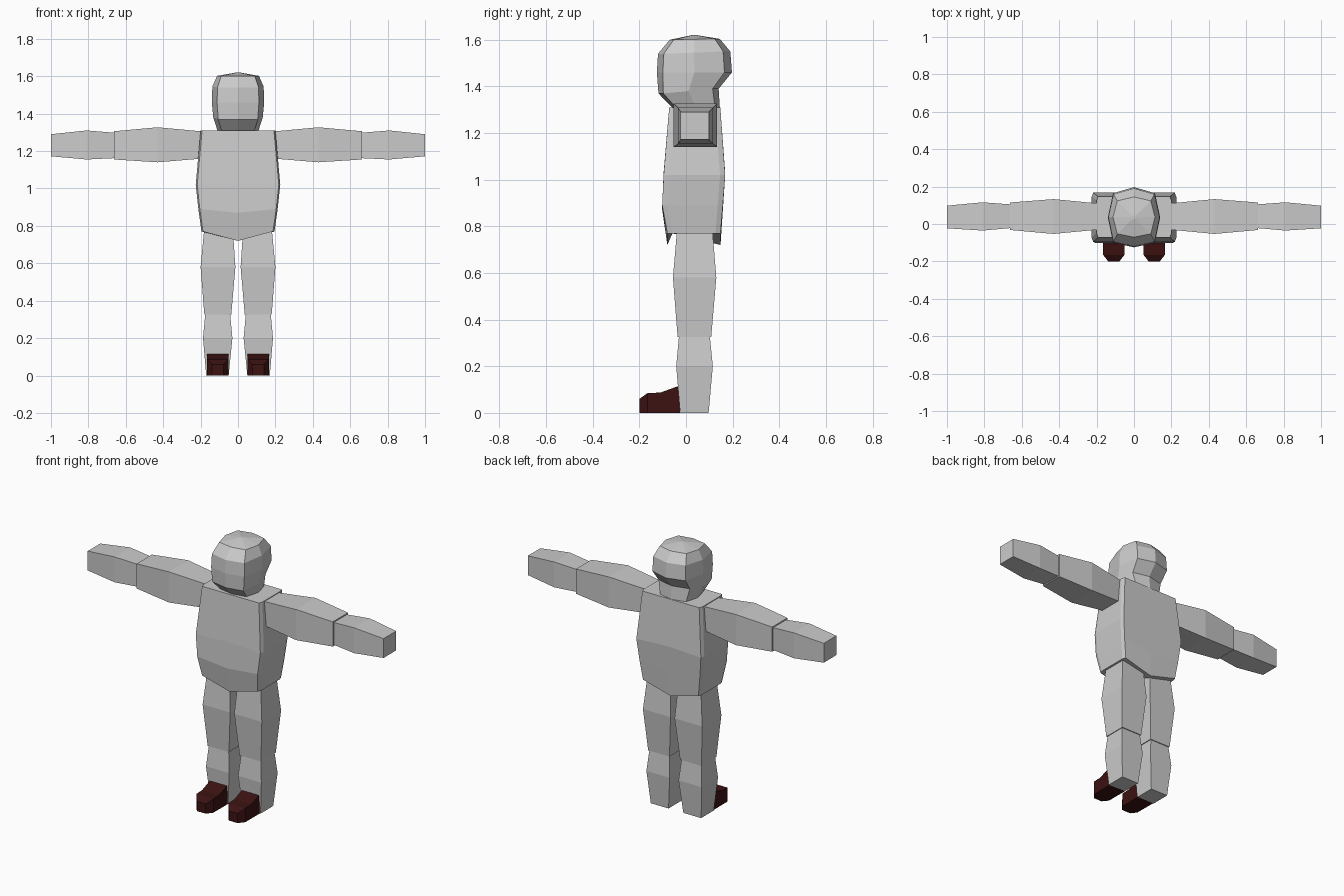
import bpy, bmesh

if "Cube" in bpy.data.objects:
    bpy.data.objects.remove(bpy.data.objects["Cube"])


def material(name, rgb):
    m = bpy.data.materials.new(name)
    m.diffuse_color = (*rgb, 1)
    m.use_nodes = True
    m.node_tree.nodes["Principled BSDF"].inputs["Base Color"].default_value = m.diffuse_color
    return m


GREY = material("light grey", (0.6, 0.6, 0.6))
MAROON = material("dark maroon", (0.045, 0.006, 0.006))


def loft(name, rings, mat):
    """Skin a list of equal rings and cap both ends."""
    bm = bmesh.new()
    loops = [[bm.verts.new(p) for p in ring] for ring in rings]
    n = len(loops[0])
    for a, b in zip(loops, loops[1:]):
        for i in range(n):
            j = (i + 1) % n
            bm.faces.new((a[i], a[j], b[j], b[i]))
    bm.faces.new(loops[0])
    bm.faces.new(loops[-1])
    bmesh.ops.recalc_face_normals(bm, faces=bm.faces)
    mesh = bpy.data.meshes.new(name)
    bm.to_mesh(mesh)
    bm.free()
    mesh.materials.append(mat)
    obj = bpy.data.objects.new(name, mesh)
    bpy.context.collection.objects.link(obj)
    return obj


def box_x(x, y0, y1, z0, z1):
    return [(x, y0, z0), (x, y1, z0), (x, y1, z1), (x, y0, z1)]


def box_z(z, x0, x1, y0, y1):
    return [(x0, y0, z), (x1, y0, z), (x1, y1, z), (x0, y1, z)]


def mirrored(rings, side):
    return [[(x * side, y, z) for x, y, z in r] for r in rings]


# Torso: chamfered corners, hem dips to a point in the middle
def torso_ring(hw, yf, yb, z_side, z_mid, c=0.022):
    right = [(0, yf, z_mid), (hw - 0.008, yf, z_side), (hw, yf + c, z_side),
             (hw, yb - c, z_side), (hw - 0.008, yb, z_side), (0, yb, z_mid)]
    return right + [(-x, y, z) for x, y, z in right[-2:0:-1]]


loft("torso", [torso_ring(0.195, -0.08, 0.148, 0.77, 0.72),
               torso_ring(0.212, -0.102, 0.158, 0.89, 0.87),
               torso_ring(0.226, -0.096, 0.168, 1.02, 1.03),
               torso_ring(0.20, -0.072, 0.147, 1.31, 1.31)], GREY)


# Head: eight-sided rings, narrowing to the neck and the crown
def head_ring(hw, yf, yb, zf, zb):
    zm, d = (zf + zb) / 2, (yb - yf)
    right = [(0, yf, zf), (hw * 0.8, yf + d * 0.08, zf), (hw, yf + d * 0.5, zm),
             (hw * 0.8, yb - d * 0.1, zb), (0, yb, zb)]
    return right + [(-x, y, z) for x, y, z in right[-2:0:-1]]


loft("head", [head_ring(0.11, -0.06, 0.145, 1.31, 1.31),
              head_ring(0.132, -0.118, 0.14, 1.37, 1.39),
              head_ring(0.14, -0.125, 0.197, 1.46, 1.46),
              head_ring(0.137, -0.12, 0.19, 1.54, 1.55),
              head_ring(0.112, -0.07, 0.145, 1.60, 1.604),
              head_ring(0.01, 0.025, 0.045, 1.62, 1.62)], GREY)

# Limbs
upper_arm = [box_x(0.19, -0.03, 0.11, 1.16, 1.305),
             box_x(0.43, -0.053, 0.133, 1.14, 1.327),
             box_x(0.663, -0.032, 0.115, 1.155, 1.306)]
forearm = [box_x(0.66, -0.022, 0.105, 1.162, 1.298),
           box_x(0.81, -0.035, 0.116, 1.155, 1.31),
           box_x(1.0, -0.023, 0.098, 1.172, 1.29)]
thigh = [box_z(0.79, 0.028, 0.18, -0.038, 0.113),
         box_z(0.58, 0.014, 0.20, -0.056, 0.13),
         box_z(0.325, 0.036, 0.18, -0.036, 0.108)]
shin = [box_z(0.33, 0.042, 0.175, -0.03, 0.102),
        box_z(0.2, 0.03, 0.187, -0.042, 0.115),
        box_z(0.0, 0.05, 0.17, -0.025, 0.097)]


# Shoe: cross-sections from toe to ankle, with a tapered toe
def shoe_ring(y, hw, z):
    return [(0.108 - hw, y, 0), (0.108 + hw, y, 0), (0.108 + hw, y, z), (0.108 - hw, y, z)]


shoe = [shoe_ring(-0.20, 0.03, 0.06), shoe_ring(-0.165, 0.057, 0.085),
        shoe_ring(-0.11, 0.057, 0.087), shoe_ring(-0.033, 0.058, 0.115),
        shoe_ring(-0.022, 0.055, 0.115)]

for side, label in ((1, "right"), (-1, "left")):
    for part, rings, mat in (("upper_arm", upper_arm, GREY), ("forearm", forearm, GREY),
                             ("thigh", thigh, GREY), ("shin", shin, GREY),
                             ("shoe", shoe, MAROON)):
        loft(f"{label}_{part}", mirrored(rings, side), mat)
